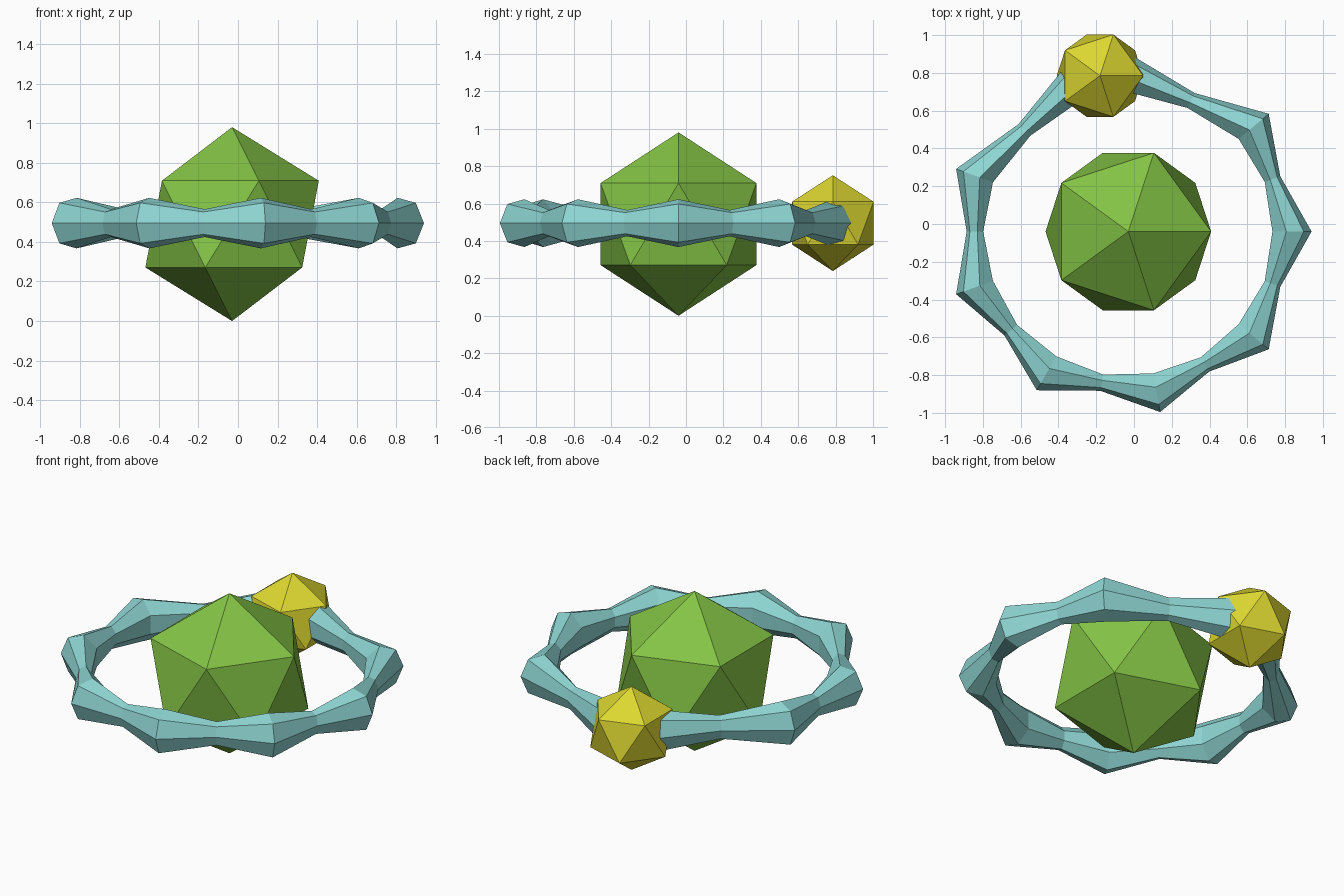
import bpy, bmesh
from math import sin, cos, radians, tau

if "Cube" in bpy.data.objects:
    bpy.data.objects.remove(bpy.data.objects["Cube"])

CX, CY, CZ = -0.03, -0.04, 0.49


def finish(obj, name, color):
    obj.name = name
    mat = bpy.data.materials.new(name + "_color")
    mat.diffuse_color = (*color, 1)
    mat.use_nodes = True
    mat.node_tree.nodes["Principled BSDF"].inputs["Base Color"].default_value = mat.diffuse_color
    obj.data.materials.append(mat)


def ball(name, loc, radius, color):
    bpy.ops.mesh.primitive_ico_sphere_add(subdivisions=1, radius=radius, location=loc)
    finish(bpy.context.object, name, color)


# Central body and the small body sitting on the ring
ball("center_body", (CX, CY, CZ), 0.49, (0.23, 0.55, 0.06))
ball("small_body", (-0.18, 0.785, 0.495), 0.256, (0.72, 0.68, 0.03))

# Ring sections: angle, centre radius, radial and vertical half size
BUMP = (0.861, 0.109, 0.131)
THIN = (0.81, 0.046, 0.072)
END_THIN = (0.767, 0.046, 0.072)
END_BUMP = (0.836, 0.108, 0.125)
sections = [(90, *END_BUMP), (64.4, *END_THIN)]
for i in range(13):
    sections.append((40 - 20 * i, *(THIN if i % 2 else BUMP)))
sections += [(-224.4, *END_THIN), (-250, *END_BUMP)]

# Seven-sided ring, open where the small body sits
SIDES = 7
bm = bmesh.new()
loops = []
for angle, centre, a, b in sections:
    t = radians(angle)
    loop = []
    for k in range(SIDES):
        p = tau * k / SIDES
        r = centre + a * cos(p)
        loop.append(bm.verts.new((CX + r * cos(t), CY + r * sin(t), CZ + 0.005 + b * sin(p))))
    loops.append(loop)
for l0, l1 in zip(loops, loops[1:]):
    for k in range(SIDES):
        n = (k + 1) % SIDES
        bm.faces.new((l0[k], l0[n], l1[n], l1[k]))
bm.faces.new(loops[0])
bm.faces.new(loops[-1])
bmesh.ops.recalc_face_normals(bm, faces=bm.faces)
mesh = bpy.data.meshes.new("ring")
bm.to_mesh(mesh)
bm.free()
ring = bpy.data.objects.new("ring", mesh)
bpy.context.collection.objects.link(ring)
finish(ring, "ring", (0.27, 0.67, 0.65))
